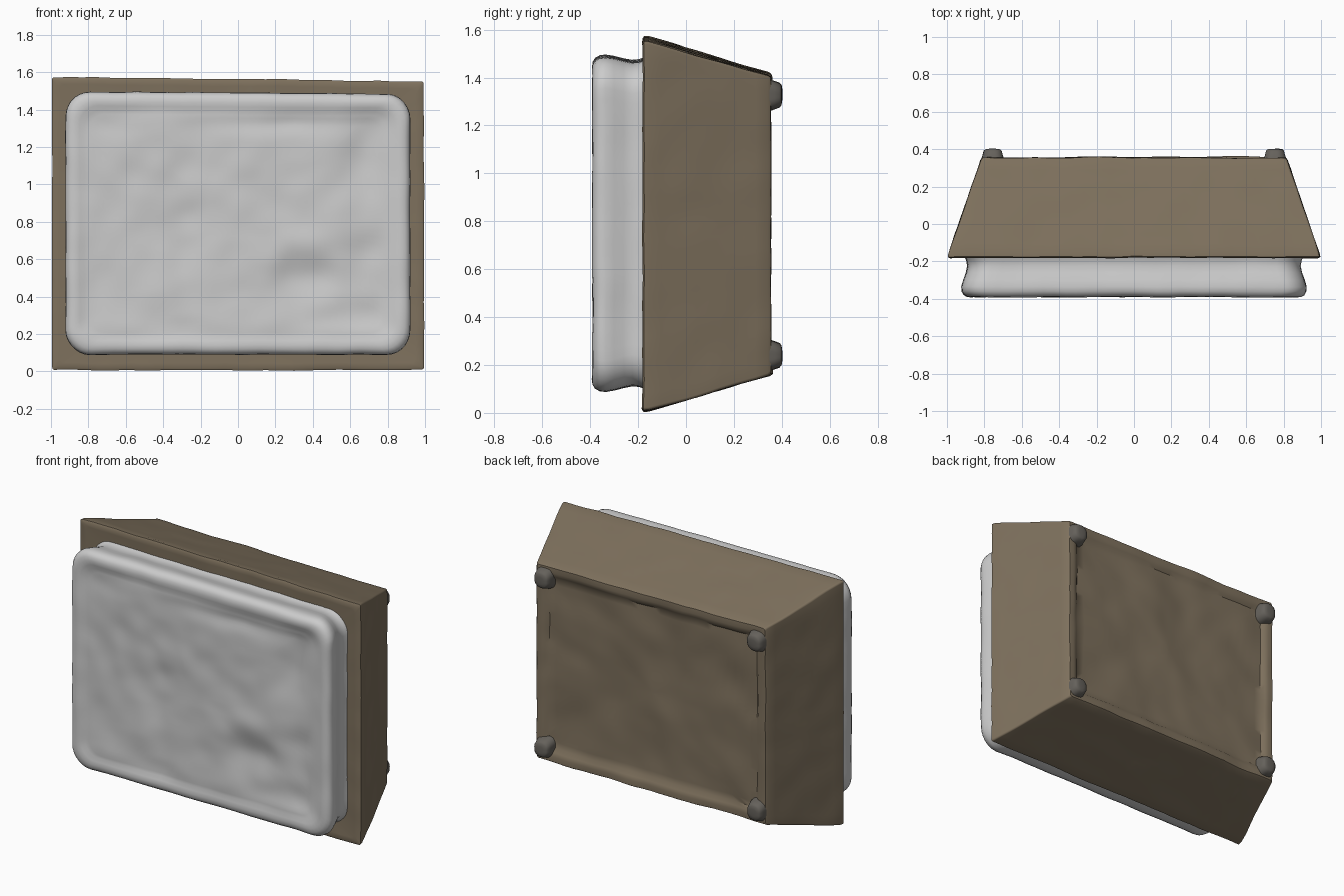
import bpy, bmesh, math
from mathutils import Vector, noise

if "Cube" in bpy.data.objects:
    bpy.data.objects.remove(bpy.data.objects["Cube"])


def material(name, rgb):
    m = bpy.data.materials.new(name)
    m.diffuse_color = (*rgb, 1)
    m.use_nodes = True
    m.node_tree.nodes["Principled BSDF"].inputs["Base Color"].default_value = m.diffuse_color
    return m


def rounded_rect(hx, hz, r, side=26, arc=7):
    """Closed outline of a rounded rectangle, same point count for any size."""
    corners = [(hx - r, hz - r, 0), (r - hx, hz - r, 90),
               (r - hx, r - hz, 180), (hx - r, r - hz, 270)]
    pts = []
    for i, (cx, cz, a0) in enumerate(corners):
        for k in range(arc + 1):
            a = math.radians(a0 + 90 * k / arc)
            pts.append((cx + r * math.cos(a), cz + r * math.sin(a)))
        nx, nz, na = corners[(i + 1) % 4]
        a = math.radians(na)
        end = (nx + r * math.cos(a), nz + r * math.sin(a))
        start = pts[-1]
        for k in range(1, side):
            t = k / side
            pts.append((start[0] + (end[0] - start[0]) * t,
                        start[1] + (end[1] - start[1]) * t))
    return pts


def loft(name, rings, centre, rough=0.0, relief=None, mat=None, angle=40, side=26):
    """Skin rings (y, half width, half height, corner radius) and cap both ends."""
    cx, cz = centre
    bm = bmesh.new()
    prev = first = None
    for y, hx, hz, r in rings:
        ring = []
        for x, z in rounded_rect(hx, hz, r, side):
            p = Vector((cx + x, y, cz + z))
            if relief:
                p = relief(p)
            if rough:
                p += noise.noise_vector(p * 7) * rough
            ring.append(bm.verts.new(p))
        if prev:
            for i in range(len(ring)):
                j = (i + 1) % len(ring)
                bm.faces.new((prev[i], prev[j], ring[j], ring[i]))
        else:
            first = ring
        prev = ring
    bm.faces.new(first)
    bm.faces.new(prev)
    bmesh.ops.recalc_face_normals(bm, faces=bm.faces)
    me = bpy.data.meshes.new(name)
    bm.to_mesh(me)
    bm.free()
    ob = bpy.data.objects.new(name, me)
    bpy.context.collection.objects.link(ob)
    if mat:
        me.materials.append(mat)
    bpy.ops.object.select_all(action='DESELECT')
    ob.select_set(True)
    bpy.context.view_layer.objects.active = ob
    bpy.ops.object.shade_smooth_by_angle(angle=math.radians(angle))
    return ob


def inward(y, hx, hz, r, steps):
    """Concentric rings shrinking to the middle of a flat face."""
    return [(y, hx * s, hz * s, r * s) for s in
            (1 - 0.98 * k / steps for k in range(steps + 1))]


brown = material("brown_casing", (0.21, 0.165, 0.11))
dark = material("dark_lug", (0.13, 0.12, 0.105))

# Tapered casing: flat front frame, sloping sides, sunken back panel
N = 10
casing = inward(-0.18, 0.95, 0.74, 0.03, 4)[::-1]
casing += [(-0.182, 0.982, 0.766, 0.015), (-0.175, 0.994, 0.778, 0.012)]
for k in range(N + 1):
    t = k / N
    casing.append((-0.155 + 0.495 * t, 0.99 - 0.17 * t, 0.777 - 0.147 * t, 0.012))
casing += [(0.353, 0.81, 0.622, 0.015), (0.355, 0.78, 0.59, 0.02),
           (0.349, 0.755, 0.565, 0.03)]
casing += inward(0.333, 0.735, 0.545, 0.03, 14)


def casing_relief(p):
    if p.z > 0.8:
        p.z -= 0.012 * p.x * (p.z - 0.8) / 0.77
    if p.y > 0.32 and abs(p.x) < 0.74:
        p.y += 0.014 * noise.noise(p * 3.5)
    return p


loft("casing", casing, (0, 0.785), 0.005, casing_relief, brown)

# Front pad: waisted sides, rolled rim and a dented hollow face
pad = [(-0.17, 0.905, 0.69, 0.13), (-0.195, 0.895, 0.68, 0.13),
       (-0.225, 0.89, 0.677, 0.13), (-0.26, 0.898, 0.684, 0.13),
       (-0.30, 0.912, 0.695, 0.13), (-0.335, 0.922, 0.701, 0.13),
       (-0.36, 0.92, 0.698, 0.13), (-0.378, 0.91, 0.687, 0.125),
       (-0.388, 0.893, 0.670, 0.12), (-0.391, 0.87, 0.648, 0.11),
       (-0.388, 0.845, 0.624, 0.10)]
pad += inward(-0.380, 0.82, 0.60, 0.09, 32)

# Dents in the face: x, z, width, height, depth
dents = [(0.66, 1.12, 0.12, 0.30, 0.028), (0.40, 0.50, 0.22, 0.10, 0.02),
         (0.20, 1.33, 0.45, 0.06, 0.014), (0.62, 0.30, 0.25, 0.09, 0.014),
         (-0.30, 0.60, 0.10, 0.30, 0.012), (0.68, 0.62, 0.12, 0.15, 0.018),
         (0.40, 0.70, 0.20, 0.07, -0.008), (0.05, 0.95, 0.2, 0.3, -0.006)]


def pad_relief(p):
    p.z -= 0.008 * p.x * max(0, p.z - 0.8) / 0.7
    inset = min(0.85 - abs(p.x), 0.63 - abs(p.z - 0.79))
    if p.y < -0.37 and inset > 0:
        w = min(1, inset / 0.09)
        d = 0.014 * noise.noise(p * 3.2) + 0.006 * noise.noise(p * 7)
        for x, z, sx, sz, depth in dents:
            d += depth * math.exp(-((p.x - x) / sx) ** 2 - ((p.z - z) / sz) ** 2)
        p.y += w * d
    return p


loft("front_pad", pad, (0, 0.79), 0.004, pad_relief, None, 60)

# Four rounded lugs at the back corners
for sx in (-1, 1):
    for label, z in (("lower", 0.24), ("upper", 1.325)):
        side_name = "right" if sx > 0 else "left"
        loft(f"lug_{label}_{side_name}",
             [(0.31, 0.062, 0.07, 0.045), (0.345, 0.060, 0.066, 0.045),
              (0.37, 0.052, 0.057, 0.042), (0.39, 0.047, 0.05, 0.04),
              (0.398, 0.038, 0.04, 0.033), (0.401, 0.02, 0.022, 0.018)],
             (0.755 * sx, z), 0.004, None, dark, 60, 3)
